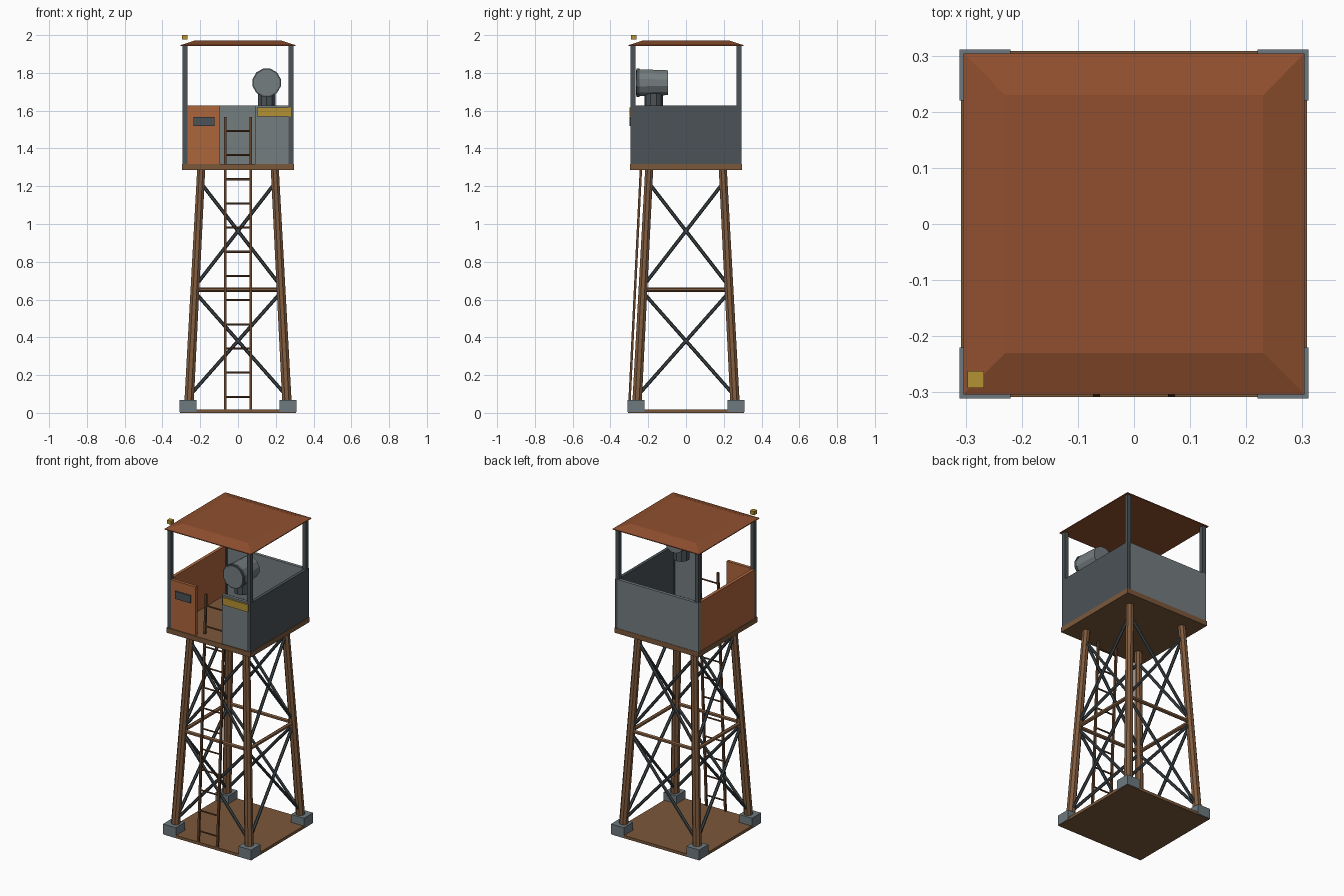
import bpy, math
from mathutils import Vector

if "Cube" in bpy.data.objects:
    bpy.data.objects.remove(bpy.data.objects["Cube"])


def material(name, rgb):
    """Flat colour from display values 0-255."""
    m = bpy.data.materials.new(name)
    m.diffuse_color = tuple((c / 255) ** 2.2 for c in rgb) + (1,)
    m.use_nodes = True
    m.node_tree.nodes["Principled BSDF"].inputs["Base Color"].default_value = m.diffuse_color
    return m


RUST = material("rust_panel", (172, 102, 63))
ROOF = material("roof_rust", (142, 80, 50))
GRAY = material("light_steel", (116, 124, 126))
SLATE = material("dark_steel", (76, 83, 87))
BRACE = material("brace_steel", (64, 70, 73))
WOOD = material("timber", (128, 92, 64))
DECK = material("deck_wood", (122, 88, 60))
LADDER = material("ladder_wood", (100, 68, 46))
YELLOW = material("yellow_paint", (178, 144, 54))
CONCRETE = material("footing_gray", (108, 120, 126))


def make(name, verts, faces, mat):
    me = bpy.data.meshes.new(name)
    me.from_pydata(verts, [], faces)
    me.materials.append(mat)
    ob = bpy.data.objects.new(name, me)
    bpy.context.collection.objects.link(ob)
    return ob


def box(name, x, y, z, mat):
    """Box from (min, max) ranges."""
    verts = [(a, b, c) for a in x for b in y for c in z]
    faces = [(0, 1, 3, 2), (4, 6, 7, 5), (0, 4, 5, 1),
             (2, 3, 7, 6), (0, 2, 6, 4), (1, 5, 7, 3)]
    return make(name, verts, faces, mat)


def rod(name, a, b, r, mat, sides=8, r2=None):
    """Flat-sided rod between two points, optionally tapered."""
    a, b = Vector(a), Vector(b)
    q = (b - a).to_track_quat('Z', 'Y')
    verts = []
    for p, rad in ((a, r), (b, r if r2 is None else r2)):
        for i in range(sides):
            t = 2 * math.pi * (i + 0.5) / sides
            verts.append(p + q @ Vector((rad * math.cos(t), rad * math.sin(t), 0)))
    faces = [(i, (i + 1) % sides, (i + 1) % sides + sides, i + sides)
             for i in range(sides)]
    faces += [tuple(reversed(range(sides))), tuple(range(sides, 2 * sides))]
    return make(name, verts, faces, mat)


def leg_at(z):
    """Distance of the leaning legs from the centre at height z."""
    return 0.262 - 0.052 * z


# Ground plate, footings and legs
box("ground_plate", (-0.308, 0.308), (-0.308, 0.308), (0, 0.018), DECK)
for sx in (-1, 1):
    for sy in (-1, 1):
        box("footing", sorted((sx * 0.22, sx * 0.311)),
            sorted((sy * 0.22, sy * 0.311)), (0.004, 0.068), CONCRETE)
        lo, hi = leg_at(0.03), leg_at(1.29)
        rod("leg", (sx * lo, sy * lo, 0.03), (sx * hi, sy * hi, 1.29),
            0.027, WOOD, 8, 0.023)

# Cross braces and middle beams on four sides
for k in range(4):
    c, s = round(math.cos(k * math.pi / 2)), round(math.sin(k * math.pi / 2))

    def side(u, z):
        d = leg_at(z)
        x, y = u * d, -d
        return (c * x - s * y, s * x + c * y, z)

    rod("middle_beam", side(-1, 0.653), side(1, 0.653), 0.012, WOOD, 6)
    for z0, z1 in ((0.09, 0.64), (0.67, 1.22)):
        for u in (-1, 1):
            rod("cross_brace", side(u, z0), side(-u, z1), 0.0095, BRACE, 6)

# Ladder leaning through the deck gap
def ladder_y(z):
    return -0.302 + 0.049 * z


for sx in (-1, 1):
    rod("ladder_rail", (sx * 0.067, ladder_y(0.01), 0.01),
        (sx * 0.067, ladder_y(1.565), 1.565), 0.009, LADDER, 4)
for i in range(12):
    z = 0.085 + 0.128 * i
    rod("ladder_rung", (-0.067, ladder_y(z), z), (0.067, ladder_y(z), z),
        0.0055, LADDER, 6)

# Deck, corner posts and walls
box("deck", (-0.297, 0.297), (-0.297, 0.297), (1.285, 1.317), DECK)
for sx in (-1, 1):
    for sy in (-1, 1):
        box("corner_post", sorted((sx * 0.268, sx * 0.293)),
            sorted((sy * 0.268, sy * 0.293)), (1.315, 1.948), SLATE)
WALL = (1.316, 1.628)
box("right_wall", (0.275, 0.295), (-0.294, 0.294), WALL, SLATE)
box("back_wall", (-0.294, 0.275), (0.275, 0.295), WALL, GRAY)
box("left_wall", (-0.295, -0.275), (-0.268, 0.275), WALL, RUST)
box("front_left_panel", (-0.27, -0.095), (-0.292, -0.272), WALL, RUST)
box("front_right_panel", (0.09, 0.27), (-0.292, -0.272), WALL, GRAY)
box("vision_slot", (-0.235, -0.125), (-0.300, -0.291), (1.518, 1.566), SLATE)
box("warning_stripe", (0.10, 0.28), (-0.300, -0.291), (1.57, 1.617), YELLOW)

# Hipped roof with a flat top
verts, faces = [], []
for r, z in ((0.304, 1.942), (0.304, 1.947), (0.23, 1.971)):
    verts += [(-r, -r, z), (r, -r, z), (r, r, z), (-r, r, z)]
for ring in (0, 4):
    for i in range(4):
        j = (i + 1) % 4
        faces.append((ring + i, ring + j, ring + 4 + j, ring + 4 + i))
faces += [(3, 2, 1, 0), (8, 9, 10, 11)]
make("roof", verts, faces, ROOF)
box("roof_beacon", (-0.297, -0.267), (-0.292, -0.262), (1.977, 2.0), YELLOW)

# Searchlight on a short mount
LX, LZ = 0.152, 1.748
rod("light_mount", (LX, -0.172, 1.618), (LX, -0.172, 1.69), 0.049, SLATE, 10)
rod("light_housing", (LX, -0.25, LZ), (LX, -0.095, LZ), 0.074, GRAY, 12, 0.068)
rod("light_rim", (LX, -0.262, LZ), (LX, -0.246, LZ), 0.077, SLATE, 12)
rod("light_lens", (LX, -0.265, LZ), (LX, -0.261, LZ), 0.069, GRAY, 12)
